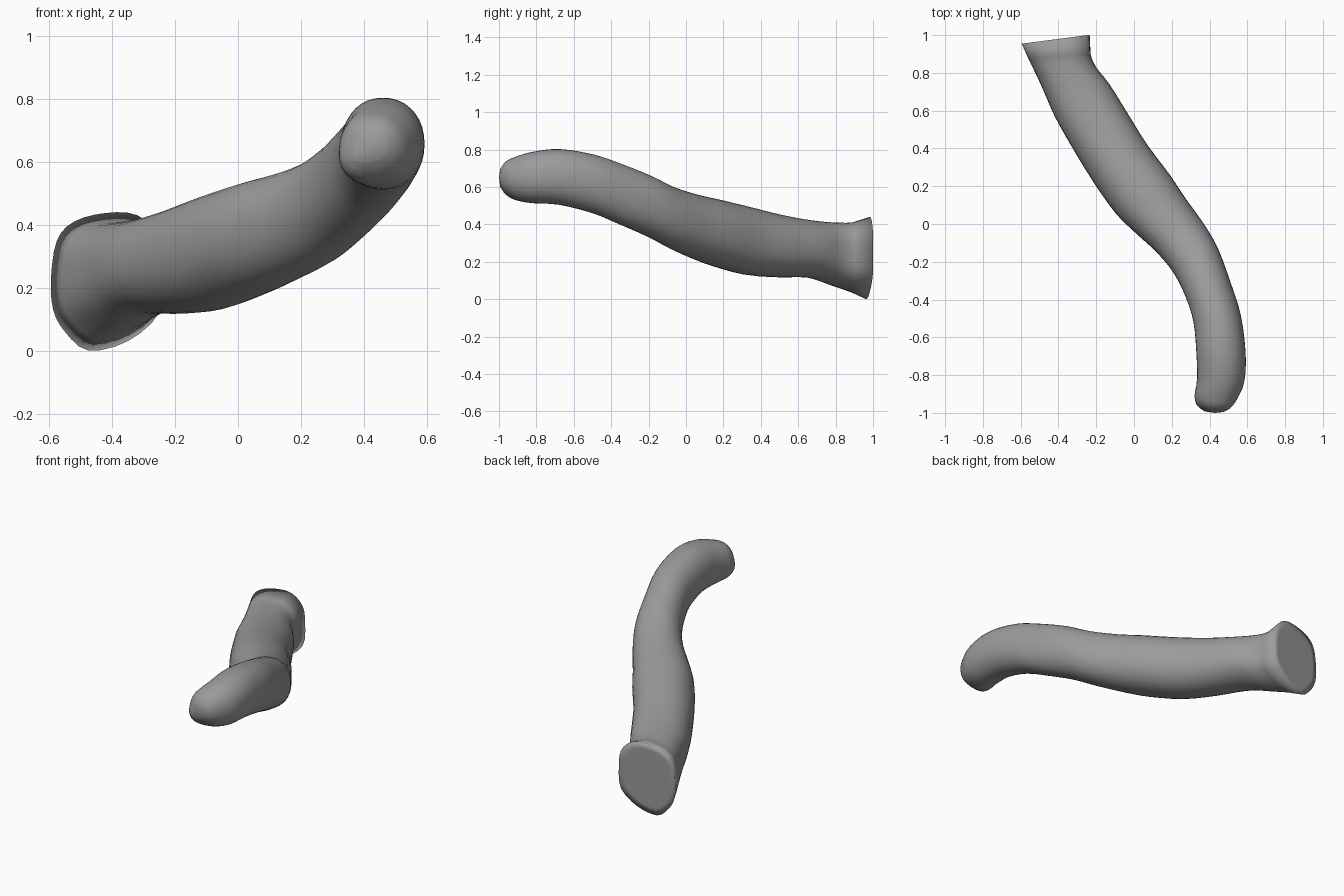
import bpy, bmesh, math
from mathutils import Vector

if "Cube" in bpy.data.objects:
    bpy.data.objects.remove(bpy.data.objects["Cube"])

N = 36  # points per ring

# Outline of the flared end (x, z), starting on the right, going up and over
RIM = [(-.235, .25), (-.25, .36), (-.32, .43), (-.42, .437), (-.52, .41), (-.575, .35),
       (-.594, .23), (-.587, .13), (-.55, .06), (-.475, 0), (-.35, .03), (-.25, .12)]

# Stations: left x, left y, right x, right y, bottom z, top z, share of rim shape, corner bulge
STATIONS = [
    (-.562, .88, -.23, .90, .035, .408, .9, 0),
    (-.49, .73, -.20, .83, .075, .41, .5, 0),
    (-.42, .57, -.13, .74, .115, .423, .15, 0),
    (-.33, .41, -.03, .58, .117, .453, 0, 0),
    (-.22, .23, .07, .42, .13, .495, 0, 0),
    (-.10, .06, .19, .26, .175, .535, 0, 0),
    (.00, -.04, .27, .14, .215, .56, 0, 0),
    (.12, -.15, .37, .00, .27, .60, 0, 0),
    (.21, -.26, .445, -.13, .333, .66, 0, 0),
    (.275, -.39, .515, -.32, .40, .727, 0, 0),
    (.315, -.52, .565, -.48, .46, .775, 0, 0),
    (.33, -.68, .591, -.68, .505, .803, 0, 0),
    (.335, -.82, .585, -.83, .515, .787, 0, .04),
    (.325, -.91, .55, -.92, .535, .76, 0, .12),
    (.345, -.96, .515, -.97, .57, .735, 0, .3),
    (.385, -.992, .475, -.995, .61, .695, 0, .5),
]


def catmull(a, b, c, d, t):
    return 0.5 * (2 * b + (c - a) * t + (2 * a - 5 * b + 4 * c - d) * t * t
                  + (3 * b - a - 3 * c + d) * t ** 3)


# Rim outline smoothed to N points
rim = []
for i in range(12):
    p = [Vector(RIM[(i + k) % 12]) for k in (-1, 0, 1, 2)]
    rim += [catmull(*p, k / 3) for k in range(3)]


def station_ring(lx, ly, rx, ry, zb, zt, w, bulge):
    ring = []
    for i in range(N):
        a = 2 * math.pi * i / N
        c, s = math.cos(a), math.sin(a)
        e = 2 / 2.15
        u = math.copysign(abs(c) ** e, c) * (1 - w) + (rim[i].x + .415) / .18 * w
        v = math.copysign(abs(s) ** e, s) * (1 - w) + (rim[i].y - .2175) / .2175 * w
        # lower left corner of the tip
        g = 1 + bulge * max(0, -math.cos(a - math.pi / 4)) ** 4
        ring.append(Vector(((lx + rx) / 2 + (rx - lx) / 2 * u * g,
                            (ly + ry) / 2 + (ry - ly) / 2 * u,
                            (zb + zt) / 2 + (zt - zb) / 2 * v * g)))
    return ring


# Key rings: slanted flared end first, then the stations to the rounded tip
keys = [[Vector((p.x, min(1, .978 + .13 * (p.x + .415) - .05 * max(0, .15 - p.y)), p.y))
         for p in rim]]
keys += [station_ring(*s) for s in STATIONS]

# Inset ring on the end cap, then smooth interpolation between key rings
mid = sum(keys[0], Vector()) / N
rings = [[mid.lerp(p, .82) for p in keys[0]], keys[0]]
last = len(keys) - 1
for j in range(1, last):
    four = [keys[max(0, min(last, j + k))] for k in (-1, 0, 1, 2)]
    for t in range(3):
        rings.append([catmull(four[0][i], four[1][i], four[2][i], four[3][i], t / 3)
                      for i in range(N)])
rings.append(keys[-1])

# Skin the tube and cap both ends
bm = bmesh.new()
loops = [[bm.verts.new(p) for p in r] for r in rings]
for a, b in zip(loops, loops[1:]):
    for i in range(N):
        k = (i + 1) % N
        bm.faces.new((a[i], a[k], b[k], b[i]))
bm.faces.new(loops[0])
tip = bm.verts.new((.43, -1, .65))
for i in range(N):
    bm.faces.new((loops[-1][i], loops[-1][(i + 1) % N], tip))
bmesh.ops.recalc_face_normals(bm, faces=bm.faces)
for f in bm.faces:
    f.smooth = True
mesh = bpy.data.meshes.new("curved_tube")
bm.to_mesh(mesh)
bm.free()
tube = bpy.data.objects.new("curved_tube", mesh)
bpy.context.collection.objects.link(tube)

# Dark grey material
grey = bpy.data.materials.new("dark_grey")
grey.diffuse_color = (.33, .33, .33, 1)
grey.use_nodes = True
grey.node_tree.nodes["Principled BSDF"].inputs["Base Color"].default_value = grey.diffuse_color
mesh.materials.append(grey)
